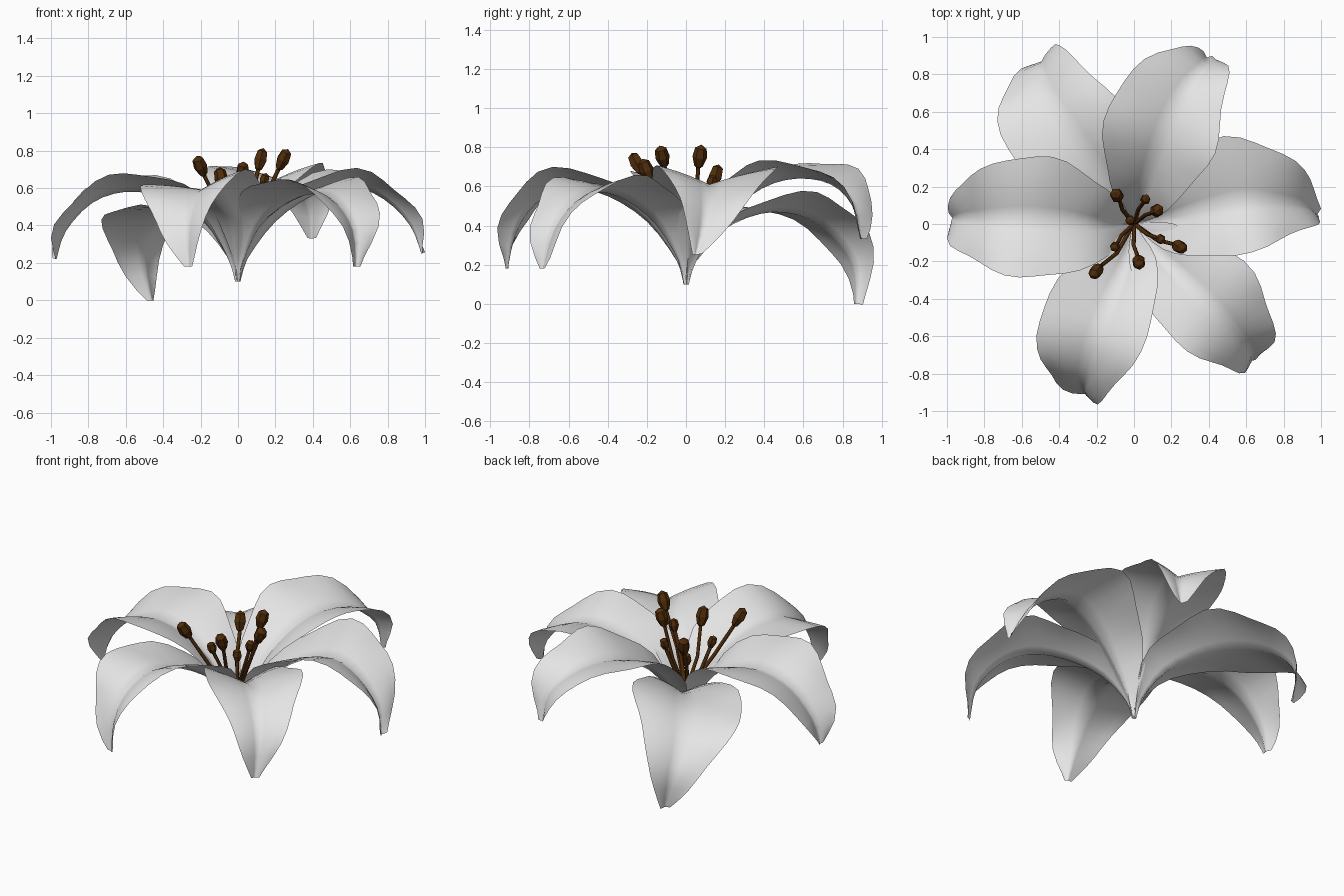
import bpy
import math
from mathutils import Vector

if "Cube" in bpy.data.objects:
    bpy.data.objects.remove(bpy.data.objects["Cube"])


def material(name, rgb):
    m = bpy.data.materials.new(name)
    m.diffuse_color = (*rgb, 1)
    m.use_nodes = True
    m.node_tree.nodes["Principled BSDF"].inputs["Base Color"].default_value = m.diffuse_color
    return m


WHITE = material("petal white", (0.78, 0.78, 0.78))
BROWN = material("stamen brown", (0.08, 0.026, 0.003))


def spline(vals, i, f):
    """Catmull-Rom value between control i and i + 1."""
    n = len(vals) - 1
    a, b, c, d = (vals[min(max(k, 0), n)] for k in (i - 1, i, i + 1, i + 2))
    return 0.5 * (2 * b + (c - a) * f + (2 * a - 5 * b + 4 * c - d) * f * f
                  + (3 * b - a - 3 * c + d) * f ** 3)


# Shared petal shape from base to tip: half width and depth of the channel
WIDTH = [0.012, 0.05, 0.175, 0.285, 0.32, 0.26, 0.16, 0.03]
DEPTH = [0.0, 0.025, 0.085, 0.095, 0.087, 0.075, 0.055, 0.015]
STEPS, HALF = 3, 5


def petal(name, angle, left, right, path, phase):
    """Channelled petal along a midrib path.
    left/right hold the width, the width towards the tip and the edge lift."""
    a = math.radians(angle)
    out = Vector((math.cos(a), math.sin(a), 0))
    side = Vector((-out.y, out.x, 0))
    ctrl = [out * 0.008 + Vector((0, 0, 0.1)), out * 0.05 + Vector((0, 0, 0.22))]
    ctrl += [Vector(p) for p in path]
    keys = [(i, s / STEPS) for i in range(len(ctrl) - 1) for s in range(STEPS)]
    keys.append((len(ctrl) - 2, 1.0))
    mid = [spline(ctrl, i, f) for i, f in keys]
    verts, faces = [], []
    cols = 2 * HALF + 1
    for r, (i, f) in enumerate(keys):
        tangent = mid[min(r + 1, len(mid) - 1)] - mid[max(r - 1, 0)]
        normal = tangent.cross(side).normalized()
        w, d = spline(WIDTH, i, f), spline(DEPTH, i, f)
        to_tip = min(1, max(0, (i + f - 3.5) / 2))
        to_mid = min(1, max(0, (i + f - 1.8) / 1.5))
        for c in range(cols):
            u = (c - HALF) / HALF
            k = abs(u)
            wide, tip, raise_ = left if u > 0 else right
            scale = wide + (tip - wide) * to_tip
            # slightly rippled margin
            wave = math.sin(r * 1.15 + phase + (2 if u > 0 else 0))
            amount = min(1, r / 9)
            lift = d * (1.45 * k - 0.45 * k * k) * (1 + (raise_ - 1) * to_mid)
            lift += 0.012 * wave * k * k * amount
            reach = u * w * scale * (1 + 0.035 * wave * k * amount)
            verts.append(mid[r] + side * reach + normal * lift)
    for r in range(len(keys) - 1):
        for c in range(cols - 1):
            p = r * cols + c
            faces.append((p, p + cols, p + cols + 1, p + 1))
    me = bpy.data.meshes.new(name)
    me.from_pydata(verts, [], faces)
    me.materials.append(WHITE)
    me.shade_smooth()
    ob = bpy.data.objects.new(name, me)
    bpy.context.collection.objects.link(ob)


# Six petals
petal("right_petal", 6, (1.12, 0.95, 0.95), (0.9, 0.6, 1.0),
      [(.2, .03, .42), (.4, .08, .56), (.6, .12, .61), (.78, .11, .54),
       (.92, .09, .4), (.98, .05, .25)], 0.0)
petal("back_right_petal", 66, (1.05, 1.0, 1.0), (0.9, 0.72, 1.0),
      [(.06, .2, .44), (.13, .39, .59), (.2, .57, .64), (.29, .74, .61),
       (.38, .85, .5), (.39, .89, .33)], 1.3)
petal("back_left_petal", 120, (1.08, 1.0, 0.3), (0.95, 0.75, 1.05),
      [(-.1, .18, .37), (-.25, .38, .46), (-.39, .57, .455), (-.48, .74, .36),
       (-.5, .86, .2), (-.46, .87, 0)], 2.1)
petal("left_petal", 179, (1.0, 0.9, 1.1), (1.07, 0.95, 1.0),
      [(-.2, .0, .44), (-.4, .02, .55), (-.6, .03, .58), (-.78, .03, .52),
       (-.92, .03, .37), (-.97, .03, .22)], 3.4)
petal("front_left_petal", 254, (0.82, 0.6, 1.15), (1.04, 0.92, 0.45),
      [(-.04, -.2, .42), (-.12, -.4, .55), (-.2, -.6, .59), (-.25, -.77, .51),
       (-.27, -.87, .36), (-.26, -.91, .18)], 4.2)
petal("front_right_petal", 311, (0.92, 0.8, 0.9), (0.85, 0.75, 0.9),
      [(.12, -.15, .4), (.27, -.3, .525), (.42, -.45, .57), (.54, -.58, .51),
       (.62, -.68, .37), (.63, -.73, .18)], 5.0)


def stamen(index, centre, radius, length):
    """Thin bowed filament carrying a faceted anther."""
    p = Vector(centre)
    axis = Vector((p.x, p.y, 0.5)).normalized()
    end = p - axis * length * 0.8
    root = Vector((p.x * 0.05, p.y * 0.05, 0.3))
    # sideways sway keeps the filaments from being dead straight
    sway = Vector((-p.y, p.x, 0)) * (0.08 if index % 2 else -0.08)
    bow = root.lerp(end, 0.5) + Vector((p.x, p.y, 0)) * 0.08 + sway
    cu = bpy.data.curves.new(f"filament_{index}", "CURVE")
    cu.dimensions = "3D"
    cu.bevel_depth = 0.011
    cu.bevel_resolution = 1
    cu.use_fill_caps = True
    sp = cu.splines.new("POLY")
    pts = [root, root.lerp(bow, 0.5), bow, bow.lerp(end, 0.5), end]
    sp.points.add(len(pts) - 1)
    for q, v in zip(sp.points, pts):
        q.co = (*v, 1)
    cu.materials.append(BROWN)
    ob = bpy.data.objects.new(f"filament_{index}", cu)
    bpy.context.collection.objects.link(ob)
    bpy.ops.object.select_all(action="DESELECT")
    ob.select_set(True)
    bpy.context.view_layer.objects.active = ob
    bpy.ops.object.convert(target="MESH")

    bpy.ops.mesh.primitive_uv_sphere_add(segments=6, ring_count=4, radius=1, location=p)
    tip = bpy.context.object
    tip.name = f"anther_{index}"
    # blunt club shape: fuller towards the top
    for v in tip.data.vertices:
        grow = 1 + 0.2 * v.co.z
        v.co.x *= grow
        v.co.y *= grow
    tip.scale = (radius, radius, length)
    tip.rotation_euler = axis.to_track_quat("Z", "Y").to_euler()
    tip.data.materials.append(BROWN)


# Long stamens, then the short inner ones
LONG = [(-.2, -.25, .715), (.24, -.12, .75), (.12, .07, .75),
        (.025, -.2, .68), (-.09, .15, .65)]
SHORT = [(.14, -.08, .64), (.06, .13, .62), (-.1, -.12, .58), (-.02, .02, .5)]
for n, c in enumerate(LONG):
    stamen(n + 1, c, 0.037, 0.066)
for n, c in enumerate(SHORT):
    stamen(n + 1 + len(LONG), c, 0.028, 0.042)
